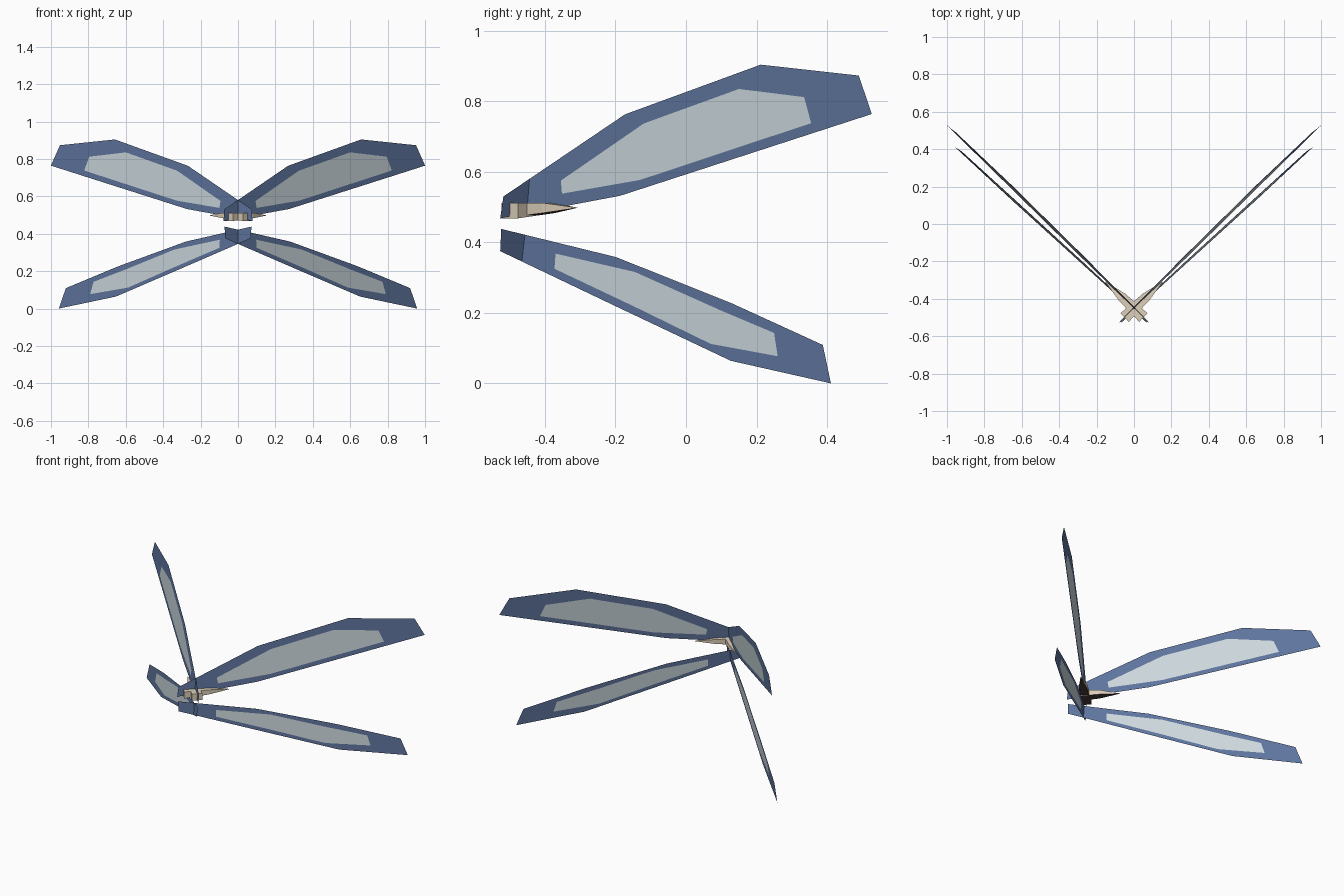
import bpy
from mathutils import Vector

cube = bpy.data.objects.get("Cube")
if cube:
    bpy.data.objects.remove(cube, do_unlink=True)


def material(name, rgb):
    mat = bpy.data.materials.new(name)
    mat.use_nodes = True
    mat.diffuse_color = (*rgb, 1)
    mat.node_tree.nodes["Principled BSDF"].inputs["Base Color"].default_value = (*rgb, 1)
    return mat


BLUE = material("slate blue", (0.114, 0.178, 0.342))
PALE = material("pale membrane", (0.597, 0.679, 0.716))
BEIGE = material("beige", (0.73, 0.63, 0.49))
BROWN = material("dark brown", (0.061, 0.042, 0.037))


def add_mesh(name, verts, faces, mats, indices):
    mesh = bpy.data.meshes.new(name)
    mesh.from_pydata(verts, [], faces)
    for mat in mats:
        mesh.materials.append(mat)
    for poly, index in zip(mesh.polygons, indices):
        poly.material_index = index
    mesh.update()
    obj = bpy.data.objects.new(name, mesh)
    bpy.context.collection.objects.link(obj)


def wing(name, side, offset, lean, rim, panel):
    """Flat wing: a blue rim around a pale panel, laid on a slanted plane."""
    n = len(rim)
    verts = [(side * (offset + 1.047 * y + lean * z), y, z) for y, z in rim + panel]
    faces = [(i, (i + 1) % n, n + (i + 1) % n, n + i) for i in range(n)]
    faces.append(tuple(range(n, 2 * n)))
    if side < 0:
        faces = [f[::-1] for f in faces]
    add_mesh(name, verts, faces, [BLUE, PALE], [0] * n + [1])


def root_spike(name, side):
    """Tapering wedge along the root of an upper wing, dark underneath."""
    across = Vector((-0.69, 0.72))
    verts = []
    for x, y, half, low, high in ((-0.05, -0.5, 0.032, 0.468, 0.512),
                                  (0.065, -0.39, 0.025, 0.483, 0.512)):
        for sign, z in ((-1, low), (1, low), (1, high), (-1, high)):
            p = Vector((x, y)) + across * half * sign
            verts.append((side * p.x, p.y, z))
    verts.append((side * 0.155, -0.307, 0.498))
    faces = [(3, 2, 1, 0)]
    for i in range(4):
        j = (i + 1) % 4
        faces += [(i, j, j + 4, i + 4), (i + 4, j + 4, 8)]
    if side < 0:
        faces = [f[::-1] for f in faces]
    # the bottom pair of faces is the dark underside
    add_mesh(name, verts, faces, [BEIGE, BROWN], [0, 1, 1] + [0] * 6)


# Outlines as (y, z), from the root along the top edge and back
upper_rim = [(-0.518, 0.53), (-0.173, 0.763), (0.212, 0.904), (0.49, 0.873),
             (0.527, 0.764), (-0.187, 0.532), (-0.527, 0.468)]
upper_panel = [(-0.355, 0.575), (-0.12, 0.737), (0.15, 0.835), (0.335, 0.812),
               (0.355, 0.738), (-0.13, 0.577), (-0.352, 0.538)]
lower_rim = [(-0.524, 0.438), (-0.198, 0.358), (0.13, 0.227), (0.388, 0.109),
             (0.411, 0), (0.127, 0.064), (-0.198, 0.218), (-0.527, 0.375)]
lower_panel = [(-0.37, 0.368), (-0.145, 0.316), (0.096, 0.208), (0.25, 0.143),
               (0.26, 0.077), (0.07, 0.112), (-0.145, 0.217), (-0.373, 0.325)]

for side, label in ((1, "left"), (-1, "right")):
    wing(f"{label}_upper_wing", side, 0.515, -0.087, upper_rim, upper_panel)
    wing(f"{label}_lower_wing", side, 0.527, -0.115, lower_rim, lower_panel)
    root_spike(f"{label}_wing_root", side)
